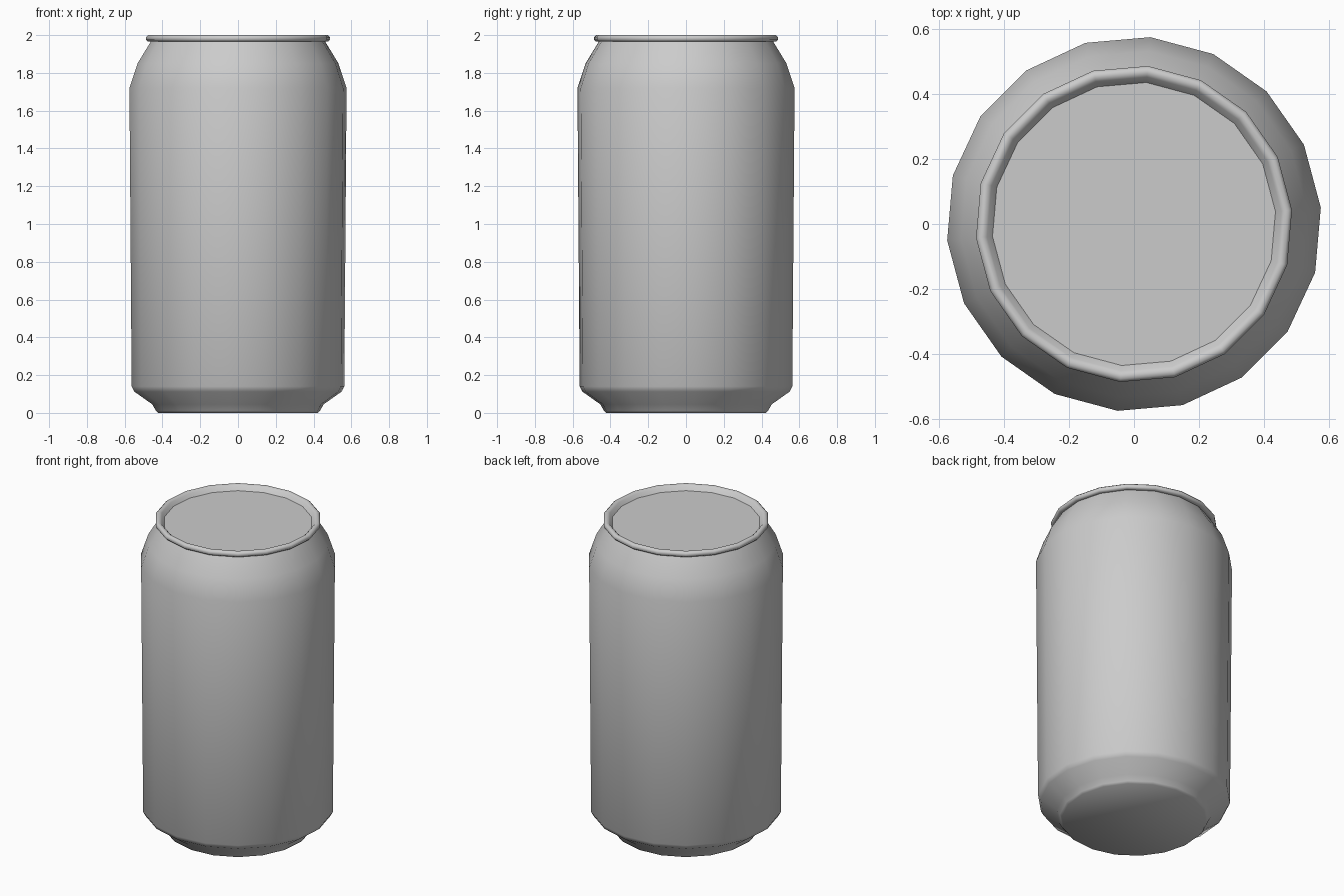
import bpy, bmesh, math

SIDES = 18
TURN = math.radians(5)

cube = bpy.data.objects.get("Cube")
if cube:
    bpy.data.objects.remove(cube)

grey = bpy.data.materials.new("plain grey metal")
grey.use_nodes = True
colour = (0.6, 0.6, 0.6, 1)
grey.diffuse_color = colour
grey.node_tree.nodes["Principled BSDF"].inputs["Base Color"].default_value = colour


def lathe(name, profile, cap_start=False, cap_end=False):
    """Turn a (radius, height) profile around z, with optional end discs."""
    bm = bmesh.new()
    rings = []
    for r, z in profile:
        angles = [TURN + math.tau * i / SIDES for i in range(SIDES)]
        rings.append([bm.verts.new((r * math.cos(a), r * math.sin(a), z)) for a in angles])
    for low, high in zip(rings, rings[1:]):
        for i in range(SIDES):
            j = (i + 1) % SIDES
            bm.faces.new((low[i], low[j], high[j], high[i]))
    if cap_start:
        bm.faces.new(rings[0][::-1])
    if cap_end:
        bm.faces.new(rings[-1])
    mesh = bpy.data.meshes.new(name)
    bm.to_mesh(mesh)
    bm.free()
    mesh.materials.append(grey)
    obj = bpy.data.objects.new(name, mesh)
    bpy.context.collection.objects.link(obj)
    bpy.ops.object.select_all(action="DESELECT")
    obj.select_set(True)
    bpy.context.view_layer.objects.active = obj
    bpy.ops.object.shade_smooth_by_angle(angle=math.radians(50))
    return obj


# Body: flat base, foot, lower chamfer, slightly flared wall, shoulder and neck
lathe("can_body", [
    (0.425, 0.0), (0.437, 0.012), (0.455, 0.045),
    (0.55, 0.112), (0.565, 0.14),
    (0.577, 1.72), (0.534, 1.85), (0.462, 1.968),
], cap_start=True)

# Rolled rim running down into the recessed lid
lathe("rim_and_lid", [
    (0.462, 1.968), (0.478, 1.966), (0.488, 1.975), (0.488, 1.99),
    (0.478, 2.0), (0.464, 2.0), (0.454, 1.992), (0.437, 1.97),
], cap_end=True)
